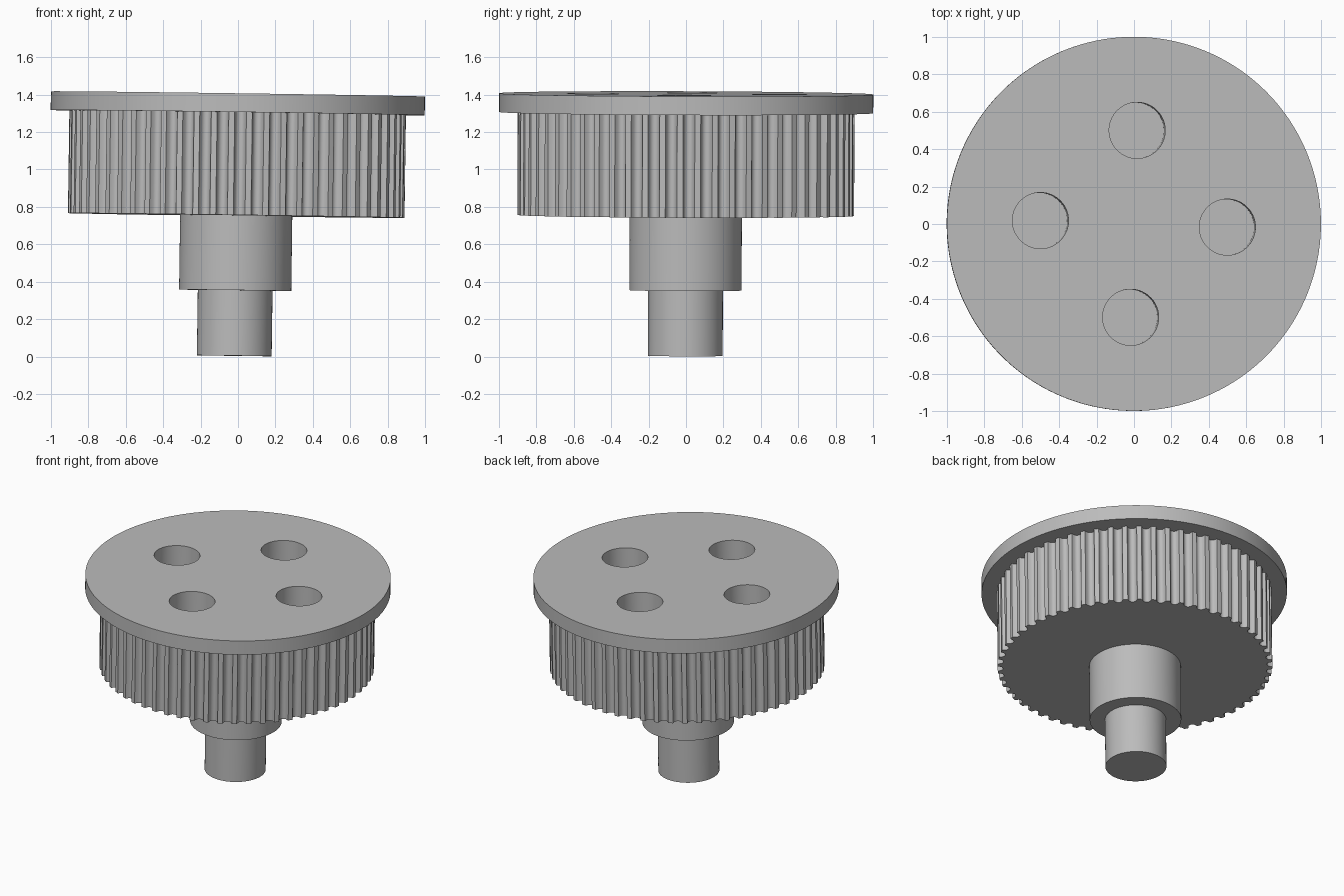
import bpy, bmesh
from math import pi, sin, cos, sqrt, radians
from mathutils import Matrix

if "Cube" in bpy.data.objects:
    bpy.data.objects.remove(bpy.data.objects["Cube"], do_unlink=True)

TEETH, TIP, DEPTH = 60, 0.9, 0.036

# The whole pulley leans slightly off vertical
LEAN = (Matrix.Translation((-0.02, -0.004, 0.004))
        @ Matrix.Rotation(0.014, 4, 'Y')
        @ Matrix.Rotation(-0.0035, 4, 'X')
        @ Matrix.Rotation(radians(-2), 4, 'Z'))

grey = bpy.data.materials.new("plain_grey")
grey.use_nodes = True
grey.diffuse_color = (0.5, 0.5, 0.5, 1)
grey.node_tree.nodes["Principled BSDF"].inputs["Base Color"].default_value = (0.5, 0.5, 0.5, 1)


def extrude_outline(name, outline, z0, z1):
    """Solid prism from a closed outline between two heights."""
    bm = bmesh.new()
    face = bm.faces.new([bm.verts.new((x, y, z0)) for x, y in outline])
    grown = bmesh.ops.extrude_face_region(bm, geom=[face])["geom"]
    top = [v for v in grown if isinstance(v, bmesh.types.BMVert)]
    bmesh.ops.translate(bm, verts=top, vec=(0, 0, z1 - z0))
    bmesh.ops.recalc_face_normals(bm, faces=bm.faces)
    mesh = bpy.data.meshes.new(name)
    bm.to_mesh(mesh)
    bm.free()
    mesh.materials.append(grey)
    obj = bpy.data.objects.new(name, mesh)
    bpy.context.collection.objects.link(obj)
    return obj


def circle(radius, sides=96, cx=0.0, cy=0.0):
    return [(cx + radius * cos(2 * pi * i / sides), cy + radius * sin(2 * pi * i / sides))
            for i in range(sides)]


def toothed_outline():
    """Rounded belt grooves between narrow lands."""
    points, steps = [], 12
    for i in range(TEETH * steps):
        u = (i % steps) / steps * 2 - 1
        groove = sqrt(max(0.0, 1 - (u / 0.66) ** 2))
        r = TIP - DEPTH * groove
        a = 2 * pi * i / (TEETH * steps)
        points.append((r * cos(a), r * sin(a)))
    return points


# Stepped shaft, toothed wheel and flange
shaft = extrude_outline("shaft", circle(0.2), 0, 0.36)
hub = extrude_outline("hub", circle(0.3), 0.35, 0.76)
wheel = extrude_outline("toothed_wheel", toothed_outline(), 0.75, 1.3)
flange = extrude_outline("flange", circle(1.0, 160), 1.3, 1.4)

# Four blind holes through the flange into the wheel
for k in range(4):
    a = k * pi / 2
    cutter = extrude_outline("hole_cutter", circle(0.15, 64, 0.5 * cos(a), 0.5 * sin(a)), 0.9, 1.5)
    cutter.hide_render = True
    for part in (wheel, flange):
        mod = part.modifiers.new("hole", 'BOOLEAN')
        mod.operation, mod.solver, mod.object = 'DIFFERENCE', 'EXACT', cutter
        bpy.context.view_layer.objects.active = part
        bpy.ops.object.modifier_apply(modifier=mod.name)
    bpy.data.objects.remove(cutter, do_unlink=True)

# Lean every part and smooth the curved walls
bpy.ops.object.select_all(action='DESELECT')
for part in (shaft, hub, wheel, flange):
    part.data.transform(LEAN)
    part.select_set(True)
bpy.context.view_layer.objects.active = wheel
bpy.ops.object.shade_smooth_by_angle(angle=radians(30))
